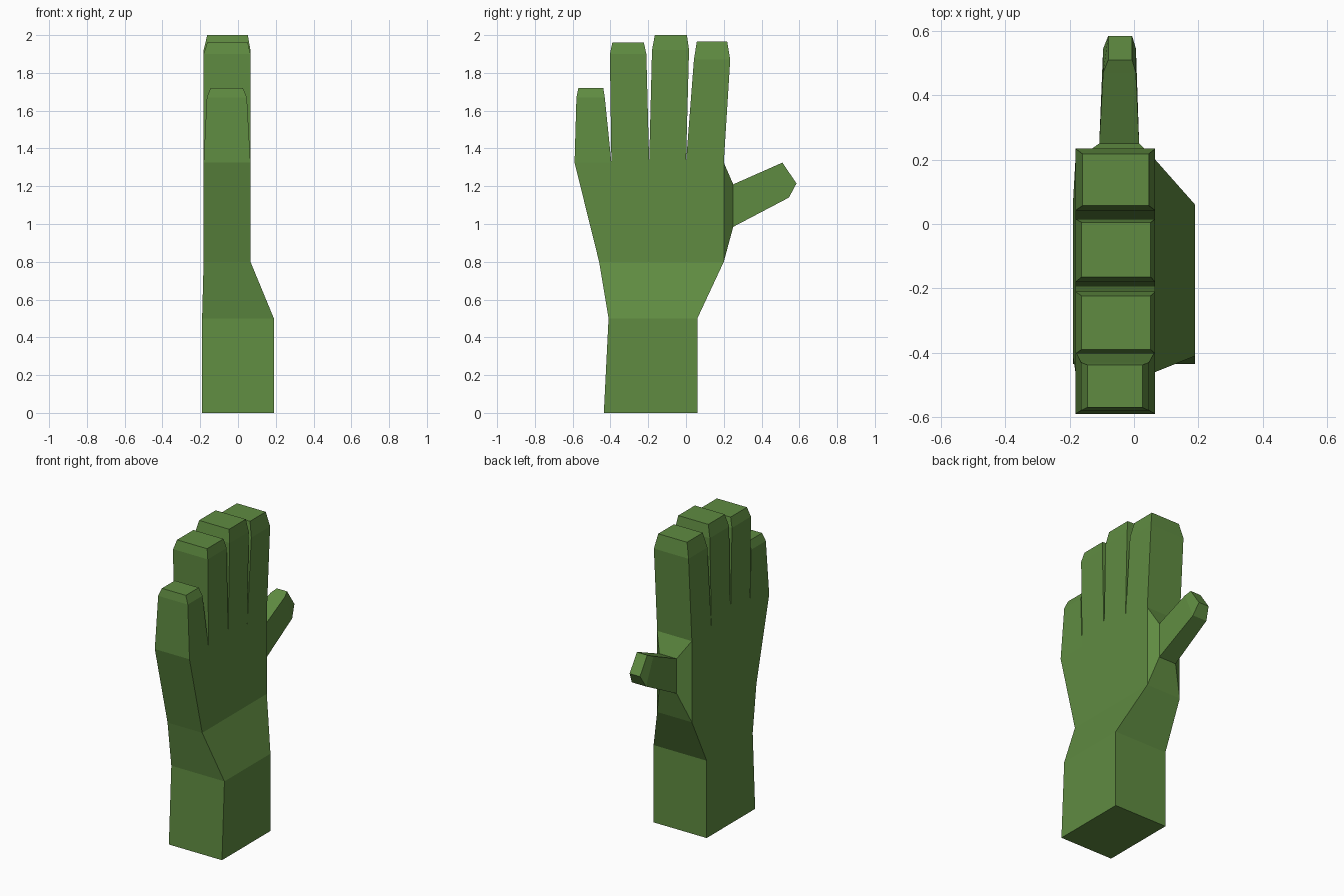
import bpy, bmesh

if "Cube" in bpy.data.objects:
    bpy.data.objects.remove(bpy.data.objects["Cube"])

green = bpy.data.materials.new("hand green")
green.diffuse_color = (0.115, 0.260, 0.053, 1)
green.use_nodes = True
green.node_tree.nodes["Principled BSDF"].inputs["Base Color"].default_value = green.diffuse_color


def loft(name, rings, cap_start=False, cap_end=False, drop=None):
    """Skin four-sided rings into a flat-shaded part; drop removes hidden faces."""
    bm = bmesh.new()
    loops = [[bm.verts.new(p) for p in ring] for ring in rings]
    for a, b in zip(loops, loops[1:]):
        for i in range(4):
            j = (i + 1) % 4
            bm.faces.new((a[i], a[j], b[j], b[i]))
    # close both ends so that normals are reliable, then open the joints
    start, end = bm.faces.new(loops[0][::-1]), bm.faces.new(loops[-1])
    bmesh.ops.recalc_face_normals(bm, faces=bm.faces[:])
    hidden = [f for f, keep in ((start, cap_start), (end, cap_end)) if not keep]
    if drop:
        hidden += [f for f in bm.faces if drop(f)]
    bmesh.ops.delete(bm, geom=hidden, context='FACES')
    mesh = bpy.data.meshes.new(name)
    bm.to_mesh(mesh)
    bm.free()
    mesh.materials.append(green)
    obj = bpy.data.objects.new(name, mesh)
    bpy.context.collection.objects.link(obj)
    return obj


def level(x0, x1, y0, y1, z):
    """Horizontal rectangular ring."""
    return [(x0, y0, z), (x1, y0, z), (x1, y1, z), (x0, y1, z)]


def slanted(x0, x1, low, high):
    """Ring across the thumb, between a low and a high (y, z) point."""
    return [(x0, *low), (x1, *low), (x1, *high), (x0, *high)]


X0, X1, KNUCKLE = -0.182, 0.066, 1.325

# Wrist and palm; the side where the thumb grows out is left open
loft("wrist_and_palm", [
    level(-0.19, 0.19, -0.435, 0.06, 0),
    level(-0.19, 0.19, -0.41, 0.06, 0.5),
    level(X0, X1, -0.46, 0.20, 0.8),
    level(X0, X1, -0.59, 0.20, KNUCKLE),
], cap_start=True, drop=lambda f: f.normal.y > 0.99 and f.calc_center_median().z > 0.8)

# Fingers: base y range, then (x0, x1, y0, y1, z) below the tip and at the tip
fingers = {
    "little_finger": ((-0.59, -0.395), (-0.165, 0.047, -0.58, -0.43, 1.67),
                      (-0.145, 0.026, -0.57, -0.438, 1.72)),
    "ring_finger": ((-0.395, -0.195), (X0, X1, -0.403, -0.21, 1.90),
                    (-0.163, 0.052, -0.39, -0.223, 1.96)),
    "middle_finger": ((-0.195, 0.0), (X0, X1, -0.18, 0.016, 1.92),
                      (-0.163, 0.052, -0.165, 0.005, 2.0)),
    "index_finger": ((0.0, 0.20), (X0, X1, 0.042, 0.234, 1.87),
                     (-0.16, 0.046, 0.057, 0.218, 1.965)),
}
for name, (base, mid, tip) in fingers.items():
    loft(name, [level(X0, X1, *base, KNUCKLE), level(*mid), level(*tip)], cap_end=True)

# Thumb with its tapered root
loft("thumb", [
    slanted(X0, X1, (0.20, 0.8), (0.20, KNUCKLE)),
    slanted(-0.108, 0.016, (0.25, 0.985), (0.25, 1.21)),
    slanted(-0.096, 0.006, (0.545, 1.14), (0.47, 1.307)),
    slanted(-0.08, -0.006, (0.585, 1.215), (0.51, 1.325)),
], cap_end=True)
